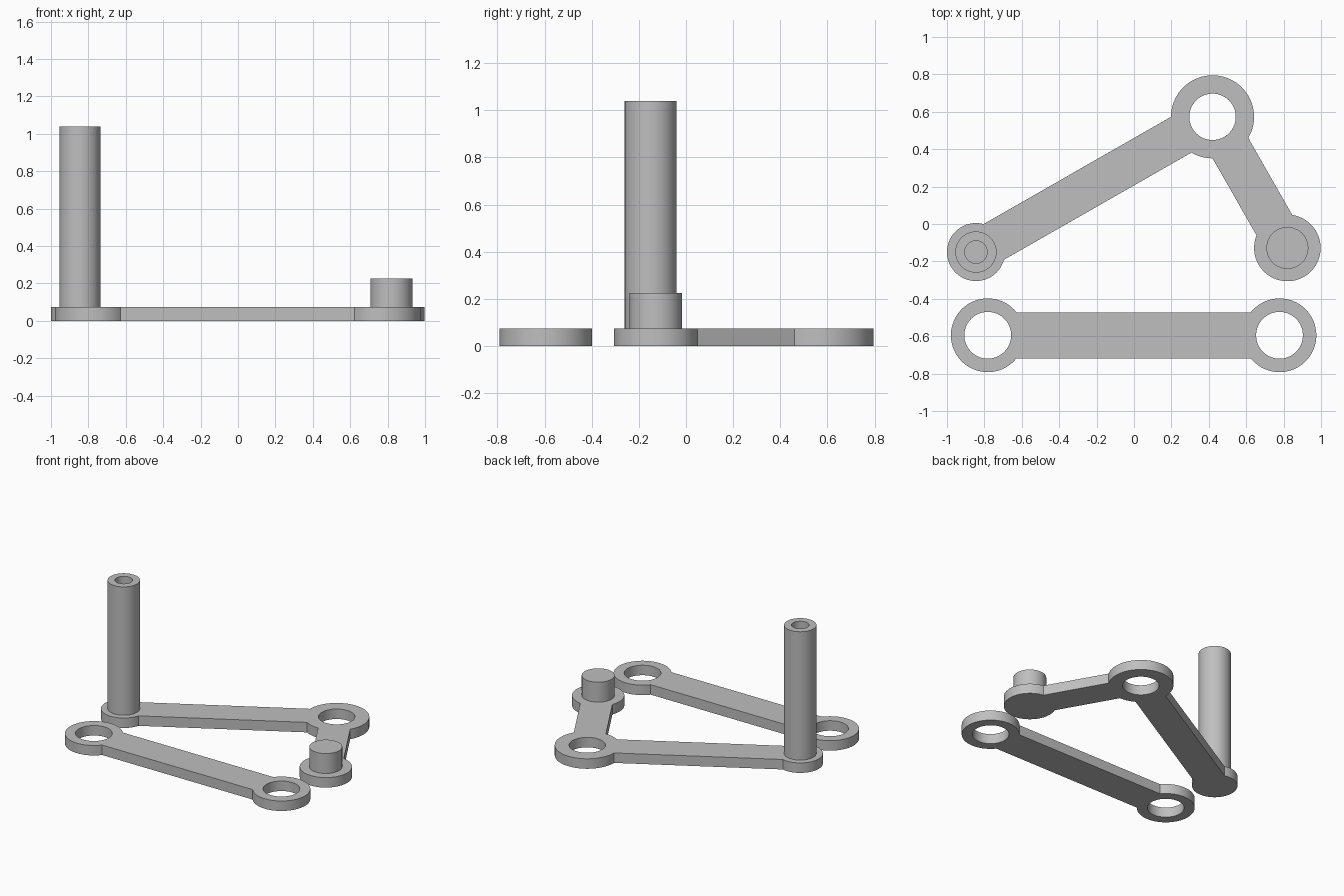
import bpy, bmesh, math
from mathutils import Vector

if "Cube" in bpy.data.objects:
    bpy.data.objects.remove(bpy.data.objects["Cube"])

PLATE = 0.075   # thickness of all flat links

grey = bpy.data.materials.new("plain_grey")
grey.diffuse_color = (0.52, 0.52, 0.52, 1)
grey.use_nodes = True
grey.node_tree.nodes["Principled BSDF"].inputs["Base Color"].default_value = grey.diffuse_color


def arc(center, radius, start, span, full=False):
    steps = max(4, round(abs(span) / math.tau * 72))
    count = steps if full else steps + 1
    return [(center[0] + radius * math.cos(start + span * i / steps),
             center[1] + radius * math.sin(start + span * i / steps))
            for i in range(count)]


def circle(center, radius):
    return arc(center, radius, 0, math.tau, True)


def link_outline(discs, half_width):
    """Outline round a chain of (center, radius) discs joined by straight bars."""
    last = len(discs) - 1
    visits = list(range(last + 1)) + list(range(last - 1, 0, -1))
    points = []
    for i, here in enumerate(visits):
        center, radius = discs[here]

        def heading(other):
            d = Vector(discs[other][0]) - Vector(center)
            return math.atan2(d.y, d.x)

        a = math.asin(half_width / radius)
        start = heading(visits[i - 1]) + a
        end = heading(visits[(i + 1) % len(visits)]) - a
        points += arc(center, radius, start, (end - start) % math.tau)
    return points


def extrude_profile(name, loops, z0, z1):
    """Solid from an outer loop and any hole loops."""
    bm = bmesh.new()
    for loop in loops:
        verts = [bm.verts.new((x, y, z0)) for x, y in loop]
        for i, v in enumerate(verts):
            bm.edges.new((verts[i - 1], v))
    bmesh.ops.triangle_fill(bm, edges=bm.edges[:], use_beauty=True, normal=(0, 0, 1))
    base = bm.faces[:]
    result = bmesh.ops.extrude_face_region(bm, geom=base, use_keep_orig=True)
    top = [g for g in result["geom"] if isinstance(g, bmesh.types.BMVert)]
    bmesh.ops.translate(bm, verts=top, vec=(0, 0, z1 - z0))
    bmesh.ops.recalc_face_normals(bm, faces=bm.faces[:])
    mesh = bpy.data.meshes.new(name)
    bm.to_mesh(mesh)
    bm.free()
    mesh.materials.append(grey)
    obj = bpy.data.objects.new(name, mesh)
    bpy.context.collection.objects.link(obj)
    bpy.ops.object.select_all(action='DESELECT')
    obj.select_set(True)
    bpy.context.view_layer.objects.active = obj
    bpy.ops.object.shade_smooth_by_angle(angle=math.radians(25))
    return obj


# Bent crank plate: post foot, pivot ring, peg foot
post, pivot, peg = (-0.845, -0.15), (0.42, 0.573), (0.82, -0.128)
crank = link_outline([(post, 0.155), (pivot, 0.222), (peg, 0.178)], 0.11)
extrude_profile("crank_plate", [crank, circle(pivot, 0.124)], 0, PLATE)

# Hollow handle post and short solid peg
extrude_profile("handle_post", [circle(post, 0.11), circle(post, 0.06)], PLATE, 1.04)
extrude_profile("short_peg", [circle(peg, 0.112)], PLATE, 0.225)

# Separate straight link with a hole at each end
left, right = (-0.782, -0.595), (0.778, -0.595)
bar = link_outline([(left, 0.197), (right, 0.197)], 0.123)
extrude_profile("straight_link", [bar, circle(left, 0.125), circle(right, 0.125)], 0, PLATE)
